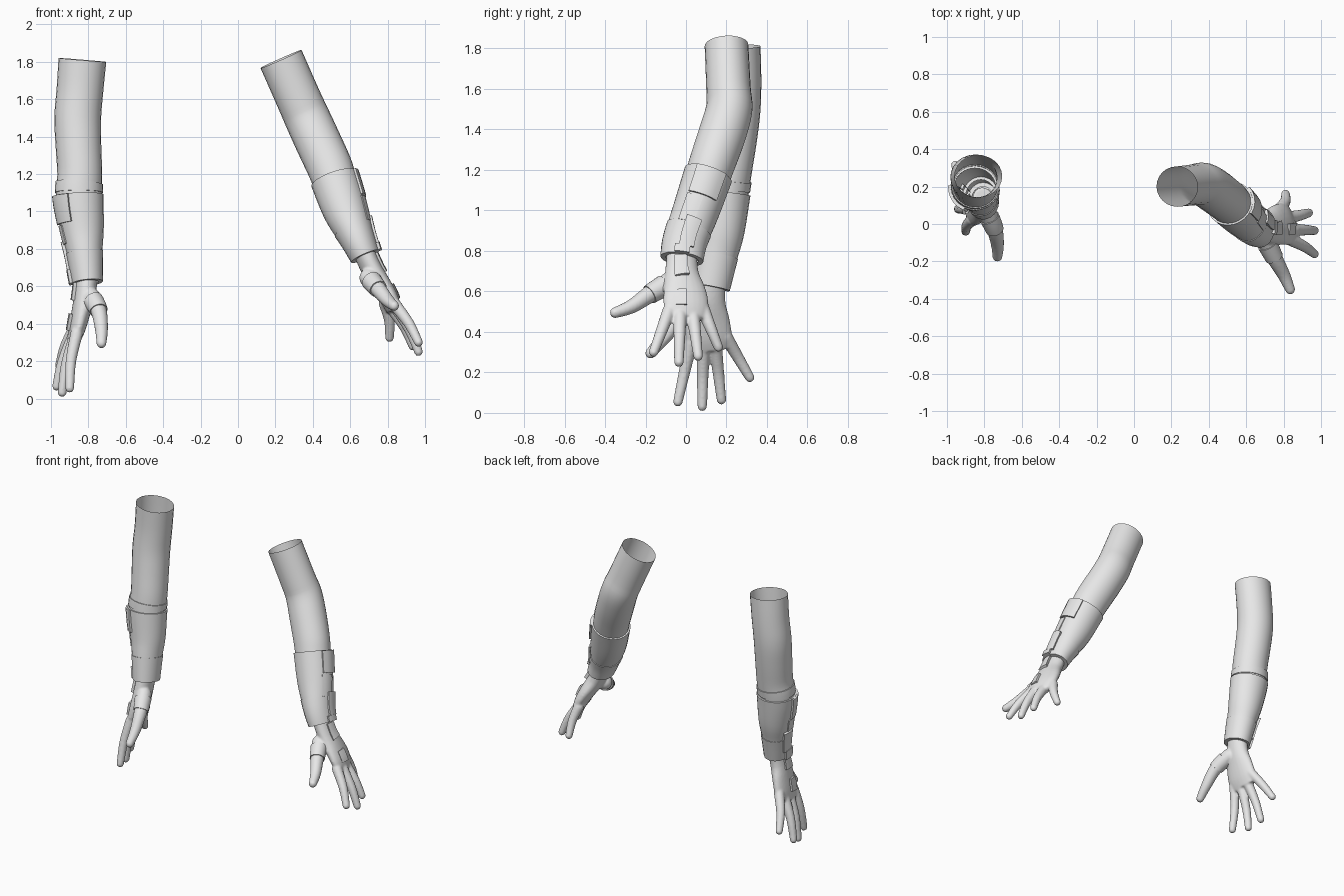
import bpy, bmesh
from math import sin, cos, pi, radians
from mathutils import Vector, Matrix

cube = bpy.data.objects.get("Cube")
if cube:
    bpy.data.objects.remove(cube, do_unlink=True)

GREY = bpy.data.materials.new("plain_grey")
GREY.use_nodes = True
GREY.diffuse_color = (0.8, 0.8, 0.8, 1)
GREY.node_tree.nodes["Principled BSDF"].inputs["Base Color"].default_value = (0.8, 0.8, 0.8, 1)


def steps(a, b, n):
    return [a + (b - a) * i / n for i in range(n + 1)]


def station(path, t):
    """Smoothly interpolated (x, y, z, width, depth) along a path."""
    i = min(int(t), len(path) - 2)
    f = t - i
    p0, p1, p2, p3 = (path[max(0, min(len(path) - 1, i + k))] for k in (-1, 0, 1, 2))
    return [0.5 * (2 * b + (c - a) * f + (2 * a - 5 * b + 4 * c - d) * f * f
                   + (3 * b - a - 3 * c + d) * f ** 3)
            for a, b, c, d in zip(p0, p1, p2, p3)]


def surface(path, t, angle, grow=0.0, wide=(0, 1, 0)):
    """Point on the tube around a path; 0 degrees is +y, 90 degrees is +x."""
    s = station(path, t)
    end = len(path) - 1
    ahead = Vector(station(path, min(t + 0.05, end))[:3])
    behind = Vector(station(path, max(t - 0.05, 0))[:3])
    along = (ahead - behind).normalized()
    w = Vector(wide)
    w = (w - along * w.dot(along)).normalized()
    n = along.cross(w)
    return Vector(s[:3]) + w * (s[3] + grow) * cos(angle) + n * (s[4] + grow) * sin(angle)


def tube(bm, path, rows, sides=20, cap=False, wide=(0, 1, 0)):
    """rows is a list of (position along path, extra radius)."""
    rings = [[bm.verts.new(surface(path, t, 2 * pi * k / sides, g, wide))
              for k in range(sides)] for t, g in rows]
    for r0, r1 in zip(rings, rings[1:]):
        for k in range(sides):
            j = (k + 1) % sides
            bm.faces.new((r0[k], r0[j], r1[j], r1[k]))
    if cap:
        bm.faces.new(rings[0])
        bm.faces.new(rings[-1])


def ball(bm, centre, radius):
    bmesh.ops.create_uvsphere(bm, u_segments=14, v_segments=10, radius=radius,
                              matrix=Matrix.Translation(centre))


def finish(bm, name):
    bmesh.ops.recalc_face_normals(bm, faces=bm.faces)
    mesh = bpy.data.meshes.new(name)
    bm.to_mesh(mesh)
    bm.free()
    mesh.materials.append(GREY)
    ob = bpy.data.objects.new(name, mesh)
    bpy.context.collection.objects.link(ob)
    bpy.ops.object.select_all(action='DESELECT')
    ob.select_set(True)
    bpy.context.view_layer.objects.active = ob
    bpy.ops.object.shade_smooth_by_angle(angle=radians(35))
    return ob


def sleeve(name, path, t0, t1, grow, lip=True):
    """Tube section, with turned-in rims when it is a raised garment."""
    rows = [(t, grow) for t in steps(t0, t1, max(3, int((t1 - t0) * 4)))]
    if lip:
        rows = [(t0, -0.006)] + rows + [(t1, -0.012)]
    bm = bmesh.new()
    tube(bm, path, rows, 24)
    finish(bm, name)


def plate(name, path, t0, t1, a0, a1, height, side):
    """Raised panel that follows the surface of a tube."""
    bm = bmesh.new()
    ts = [t0] + steps(t0, t1, 5) + [t1]
    angles = [a0] + steps(a0, a1, 5) + [a1]
    last = len(ts) - 1
    grid = [[bm.verts.new(surface(path, t, side * radians(a),
                                  -0.004 if i in (0, last) or j in (0, last) else height))
             for j, a in enumerate(angles)] for i, t in enumerate(ts)]
    for r0, r1 in zip(grid, grid[1:]):
        for j in range(last):
            bm.faces.new((r0[j], r0[j + 1], r1[j + 1], r1[j]))
    bmesh.ops.remove_doubles(bm, verts=bm.verts, dist=0.0001)
    ob = finish(bm, name)
    # panels always face away from the limb
    c = sum((v.co for v in ob.data.vertices), Vector()) / len(ob.data.vertices)
    core = Vector(station(path, (t0 + t1) / 2)[:3])
    if sum((p.normal * p.area for p in ob.data.polygons), Vector()).dot(c - core) < 0:
        ob.data.flip_normals()


def digit(bm, points, r0, r1):
    n = len(points) - 1
    path = [(*p, r0 + (r1 - r0) * i / n, r0 + (r1 - r0) * i / n) for i, p in enumerate(points)]
    tube(bm, path, [(t, 0) for t in steps(0, n, 4 * n)], 14, True)
    ball(bm, points[0], r0)
    ball(bm, points[-1], r1)
    return path


def build_hand(name, palm, wide, fingers, thumb, side):
    bm = bmesh.new()
    end = len(palm) - 1
    tube(bm, palm, [(t, 0) for t in steps(0, end, 4 * end)], 24, True, wide)
    for base, tip in fingers:
        b, t = Vector(base), Vector(tip)
        # slight outward arch at the middle joint
        mid = b.lerp(t, 0.5) + Vector((side * 0.012, 0, 0))
        digit(bm, [b, mid, t], 0.034, 0.024)
    thumb_path = digit(bm, thumb, 0.052, 0.027)
    hand = finish(bm, name)
    # fuse palm and digits into one smooth skin
    fuse = hand.modifiers.new("fuse", 'REMESH')
    fuse.mode = 'VOXEL'
    fuse.voxel_size = 0.007
    fuse.use_smooth_shade = True
    soft = hand.modifiers.new("soften", 'SMOOTH')
    soft.factor = 0.5
    soft.iterations = 6
    sleeve(name + "_thumb_cuff", thumb_path, 0.35, 1.0, 0.005)


# Each station: x, y, z, half width, half depth, from shoulder to wrist
left_arm = [(.23, .20, 1.815, .108, .12), (.325, .21, 1.6, .11, .12),
            (.37, .213, 1.5, .115, .122), (.425, .18, 1.38, .118, .123),
            (.485, .135, 1.25, .115, .122), (.515, .108, 1.17, .112, .118),
            (.575, .05, 1.0, .106, .108), (.64, -.005, .85, .098, .08),
            (.68, -.02, .76, .093, .068)]
right_arm = [(-.832, .255, 1.81, .113, .128), (-.845, .257, 1.65, .115, .125),
             (-.857, .25, 1.5, .118, .125), (-.853, .232, 1.35, .118, .122),
             (-.846, .21, 1.2, .116, .12), (-.85, .195, 1.08, .113, .122),
             (-.832, .175, .9, .104, .105), (-.82, .15, .78, .095, .086),
             (-.805, .12, .62, .084, .07)]
left_palm = [(.67, -.02, .79, .075, .055), (.715, -.02, .69, .085, .055),
             (.77, -.005, .6, .108, .05), (.81, 0, .53, .114, .044),
             (.835, 0, .47, .098, .034)]
right_palm = [(-.805, .125, .66, .072, .058), (-.82, .11, .55, .086, .056),
              (-.84, .108, .46, .108, .05), (-.862, .11, .37, .118, .044),
              (-.88, .115, .31, .1, .034)]

# Fingers run from index to little finger, each as (knuckle, tip)
left_fingers = [((.84, -.085, .5), (.965, -.16, .3)), ((.85, -.03, .48), (.965, -.035, .25)),
                ((.825, .035, .48), (.935, .06, .28)), ((.785, .085, .51), (.81, .16, .325))]
right_fingers = [((-.862, .025, .35), (-.9, -.04, .055)), ((-.875, .085, .32), (-.94, .08, .032)),
                 ((-.88, .145, .33), (-.97, .175, .065)), ((-.87, .195, .38), (-.955, .315, .175))]
left_thumb = [(.70, -.08, .645), (.75, -.18, .585), (.80, -.27, .525), (.835, -.35, .495)]
right_thumb = [(-.785, .06, .54), (-.745, -.03, .47), (-.73, -.11, .37), (-.73, -.175, .295)]

for label, side, arm, palm, wide, fingers, thumb in (
        ("left", 1, left_arm, left_palm, (-.25, 1, 0), left_fingers, left_thumb),
        ("right", -1, right_arm, right_palm, (-.1, 1, 0), right_fingers, right_thumb)):
    build_hand(label + "_hand", palm, wide, fingers, thumb, side)
    # sleeve of the upper arm, then the two-stage bracer
    sleeve(label + "_upper_arm", arm, 0, 5.3, 0, lip=False)
    sleeve(label + "_bracer", arm, 4.95, 7.7, 0.010)
    sleeve(label + "_bracer_wrist", arm, 6.6 if side > 0 else 7, 8, 0.014)
    # raised panels down the outside of the forearm and the back of the hand
    a = 45 if side > 0 else 85
    plate(label + "_cuff_panel", arm, 4.97, 5.75, a, a + 70, 0.022, side)
    plate(label + "_long_panel", arm, 5.8, 6.6, 78, 118, 0.016, side)
    plate(label + "_forearm_panel", arm, 6.45, 7.55, 62, 98, 0.026, side)
    plate(label + "_wrist_panel", arm, 7.5, 8, 72, 108, 0.030, side)
    plate(label + "_glove_panel", palm, 0.4, 1.4, 72, 112, 0.016, side)
    plate(label + "_knuckle_panel", palm, 2.2, 3.2, 88, 116, 0.014, side)

# elbow strap found on one arm only
sleeve("right_elbow_strap", right_arm, 4.4, 4.85, 0.006)
